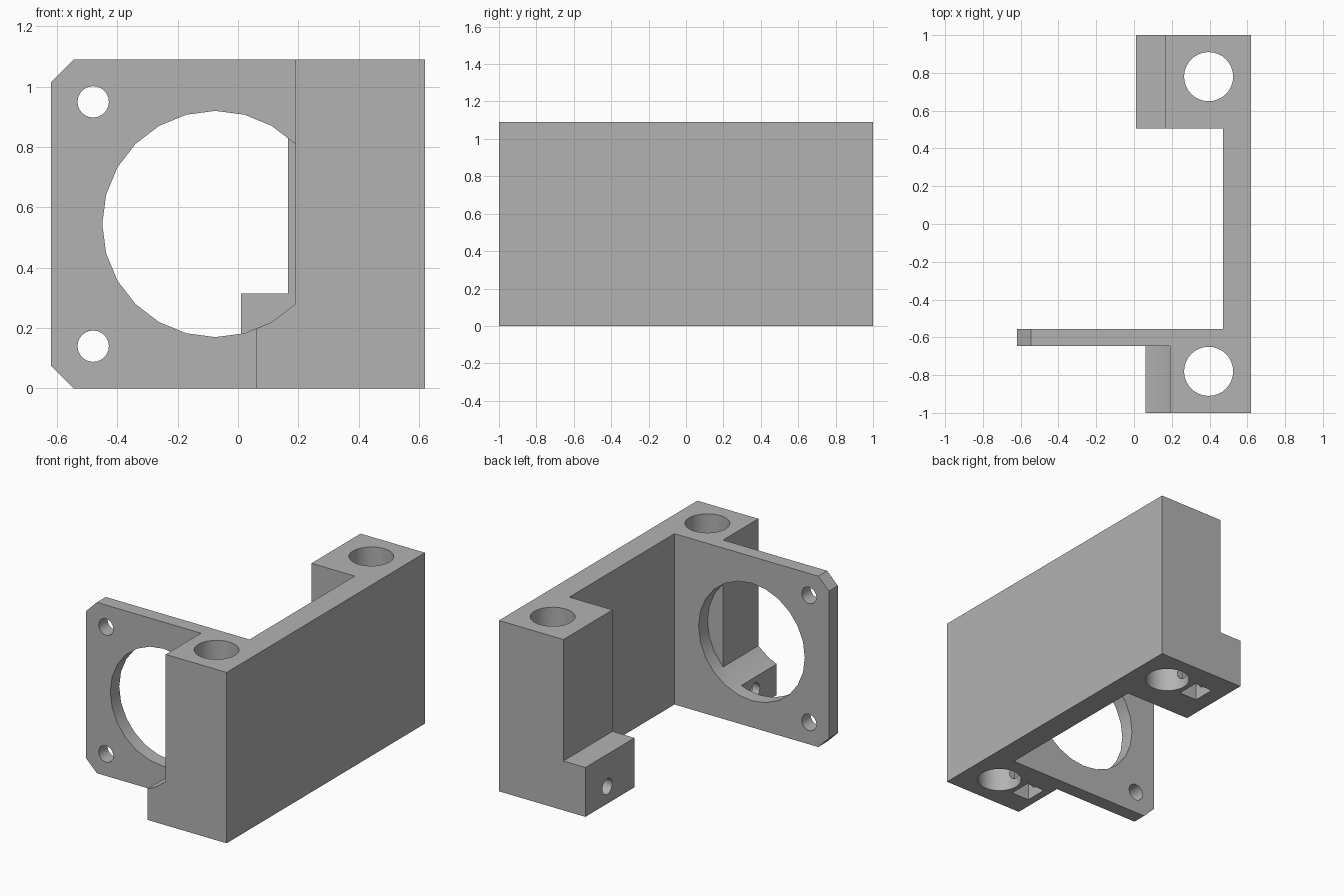
import bpy, math
from mathutils import Matrix

cube = bpy.data.objects.get("Cube")
if cube:
    bpy.data.objects.remove(cube, do_unlink=True)

GREY = (0.45, 0.45, 0.45, 1)
mat = bpy.data.materials.new("plain grey")
mat.use_nodes = True
mat.diffuse_color = GREY
mat.node_tree.nodes["Principled BSDF"].inputs["Base Color"].default_value = GREY

HEIGHT = 1.09
PLATE_Y = (-0.645, -0.555)
FAN_X, FAN_Z, FAN_R = -0.075, 0.545, 0.375
BOLT_Y = 0.78


def prism(name, outline, lo, hi, axis):
    """Extrude an outline along z (xy outline), y (xz outline) or x (yz outline)."""
    place = {"z": lambda a, b, c: (a, b, c),
             "y": lambda a, b, c: (a, c, b),
             "x": lambda a, b, c: (c, a, b)}[axis]
    n = len(outline)
    verts = [place(a, b, c) for c in (lo, hi) for a, b in outline]
    faces = [tuple(range(n))[::-1], tuple(range(n, 2 * n))]
    faces += [(i, (i + 1) % n, (i + 1) % n + n, i + n) for i in range(n)]
    if axis == "y":
        faces = [f[::-1] for f in faces]
    mesh = bpy.data.meshes.new(name)
    mesh.from_pydata(verts, [], faces)
    mesh.materials.append(mat)
    obj = bpy.data.objects.new(name, mesh)
    bpy.context.collection.objects.link(obj)
    return obj


def circle(a, b, r, sides):
    return [(a + r * math.cos(2 * math.pi * i / sides),
             b + r * math.sin(2 * math.pi * i / sides)) for i in range(sides)]


def box(a0, b0, a1, b1):
    return [(a0, b0), (a1, b0), (a1, b1), (a0, b1)]


def combine(target, other, operation):
    """Apply a boolean and discard the helper."""
    mod = target.modifiers.new("join", "BOOLEAN")
    mod.operation, mod.solver, mod.object = operation, "EXACT", other
    bpy.context.view_layer.objects.active = target
    bpy.ops.object.modifier_apply(modifier=mod.name)
    bpy.data.objects.remove(other, do_unlink=True)


# Upright wall with a thick block at each end
bracket = prism("mounting_bracket", [
    (0.62, -1), (0.62, 1), (0.165, 1), (0.165, 0.505), (0.47, 0.505),
    (0.47, -0.645), (0.19, -0.645), (0.19, -1)], 0, HEIGHT, "z")

# Thin plate with clipped outer corners, a round opening and two screw holes
plate = prism("fan_plate", [
    (-0.545, 0), (0.5, 0), (0.5, HEIGHT), (-0.545, HEIGHT),
    (-0.62, HEIGHT - 0.075), (-0.62, 0.075)], *PLATE_Y, "y")
for x, z, r in [(FAN_X, FAN_Z, FAN_R), (-0.48, 0.14, 0.052), (-0.48, 0.95, 0.052)]:
    combine(plate, prism("hole", circle(x, z, r, 24), -0.8, -0.4, "y"), "DIFFERENCE")
combine(bracket, plate, "UNION")

# Rear foot, and front foot whose top follows the round opening
combine(bracket, prism("rear_foot", box(0.01, 0, 0.3, 0.315), 0.505, 1, "y"), "UNION")
arc = circle(FAN_X, FAN_Z, FAN_R, 24)
front_foot = [(0.06, 0), (0.19, 0), arc[21], arc[20], (0.06, 0.198)]
combine(bracket, prism("front_foot", front_foot, -1, PLATE_Y[0], "y"), "UNION")

# Rod bores, clamping screw holes and square nut pockets at both ends
for y in (-BOLT_Y, BOLT_Y):
    combine(bracket, prism("bore", circle(0.395, y, 0.13, 32), -0.2, 1.3, "z"), "DIFFERENCE")
    combine(bracket, prism("screw", circle(y, 0.11, 0.05, 20), -0.1, 0.35, "x"), "DIFFERENCE")
    combine(bracket, prism("pocket", box(0.11, y - 0.072, 0.235, y + 0.072),
                           -0.1, 0.185, "z"), "DIFFERENCE")

# Smooth the bores, keep the edges crisp
bpy.ops.object.select_all(action="DESELECT")
bracket.select_set(True)
bpy.context.view_layer.objects.active = bracket
bpy.ops.object.shade_smooth_by_angle(angle=math.radians(30))
